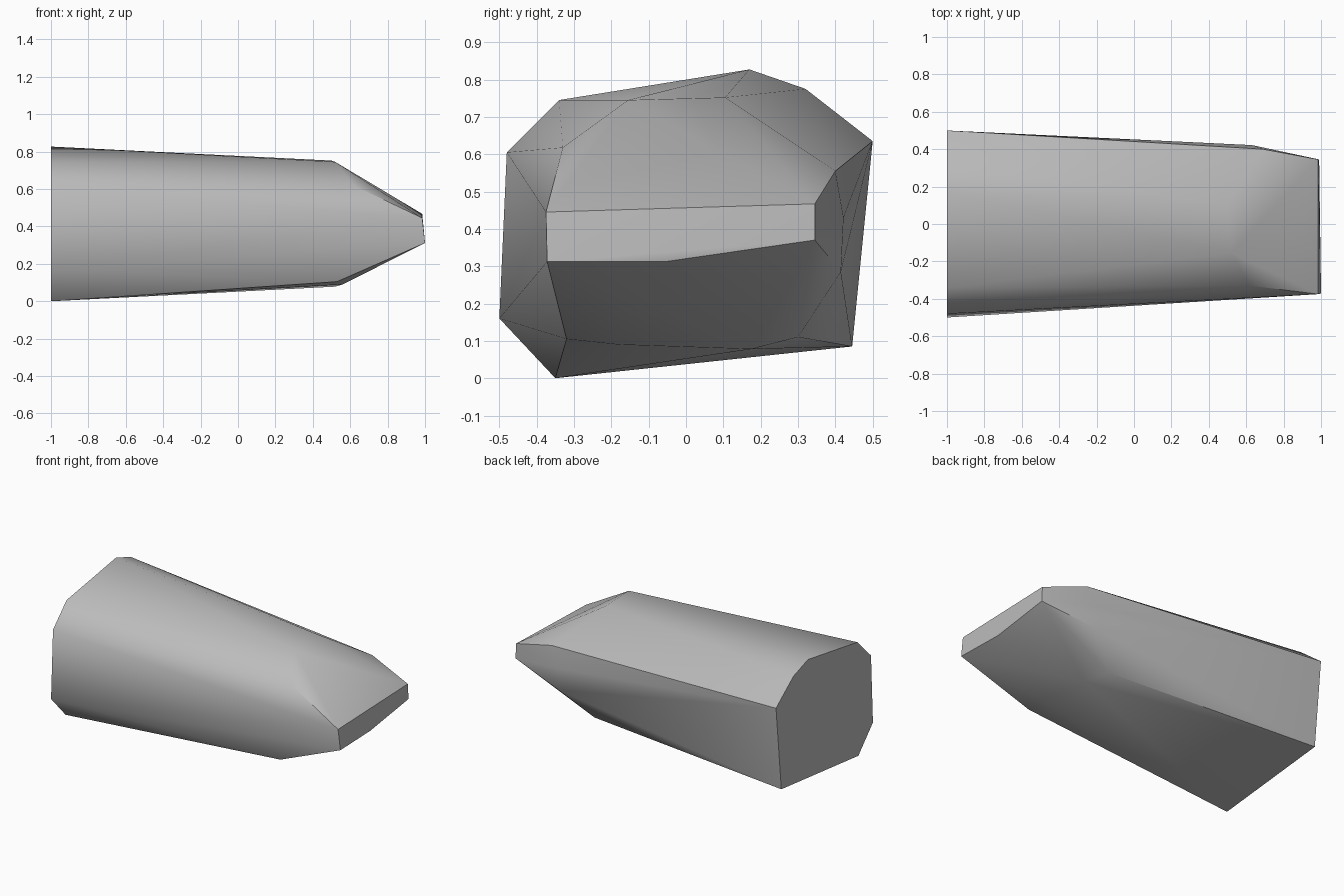
import bpy, bmesh, math

cube = bpy.data.objects.get("Cube")
if cube:
    bpy.data.objects.remove(cube, do_unlink=True)

# Plain grey stone colour
grey = bpy.data.materials.new("grey")
grey.use_nodes = True
colour = (0.5, 0.5, 0.5, 1)
grey.diffuse_color = colour
grey.node_tree.nodes["Principled BSDF"].inputs["Base Color"].default_value = colour

# Flat wide end: eight-sided outline (y, z)
wide_end = [(-.35, 0), (-.5, .16), (-.48, .605), (-.34, .745),
            (.17, .827), (.32, .775), (.5, .635), (.445, .085)]

# Shoulder where the body starts to taper (x, y, z)
shoulder = [(.62, -.33, .618), (.52, -.155, .745), (.5, .105, .752),
            (.69, .4, .555), (.63, .422, .43), (.63, .415, .285),
            (.45, .3, .11), (.52, .175, .078), (.56, -.18, .09),
            (.53, -.32, .105)]

# Narrow chisel-like tip
tip = [(.985, -.375, .445), (1, -.372, .312), (.99, -.05, .313),
       (.99, .345, .37), (.985, .345, .467)]

points = [(-1, y, z) for y, z in wide_end] + shoulder + tip

# Wrap the outlines in one faceted convex body
bm = bmesh.new()
for p in points:
    bm.verts.new(p)
bmesh.ops.convex_hull(bm, input=bm.verts)
loose = [v for v in bm.verts if not v.link_faces]
bmesh.ops.delete(bm, geom=loose, context='VERTS')
bmesh.ops.dissolve_limit(bm, angle_limit=math.radians(0.5),
                         verts=bm.verts, edges=bm.edges)
bmesh.ops.recalc_face_normals(bm, faces=bm.faces)

mesh = bpy.data.meshes.new("tapered_block")
bm.to_mesh(mesh)
bm.free()
mesh.materials.append(grey)
block = bpy.data.objects.new("tapered_block", mesh)
bpy.context.collection.objects.link(block)

# Soften shallow facets, keep the strong edges crisp
bpy.ops.object.select_all(action='DESELECT')
block.select_set(True)
bpy.context.view_layer.objects.active = block
bpy.ops.object.shade_smooth_by_angle(angle=math.radians(35))
